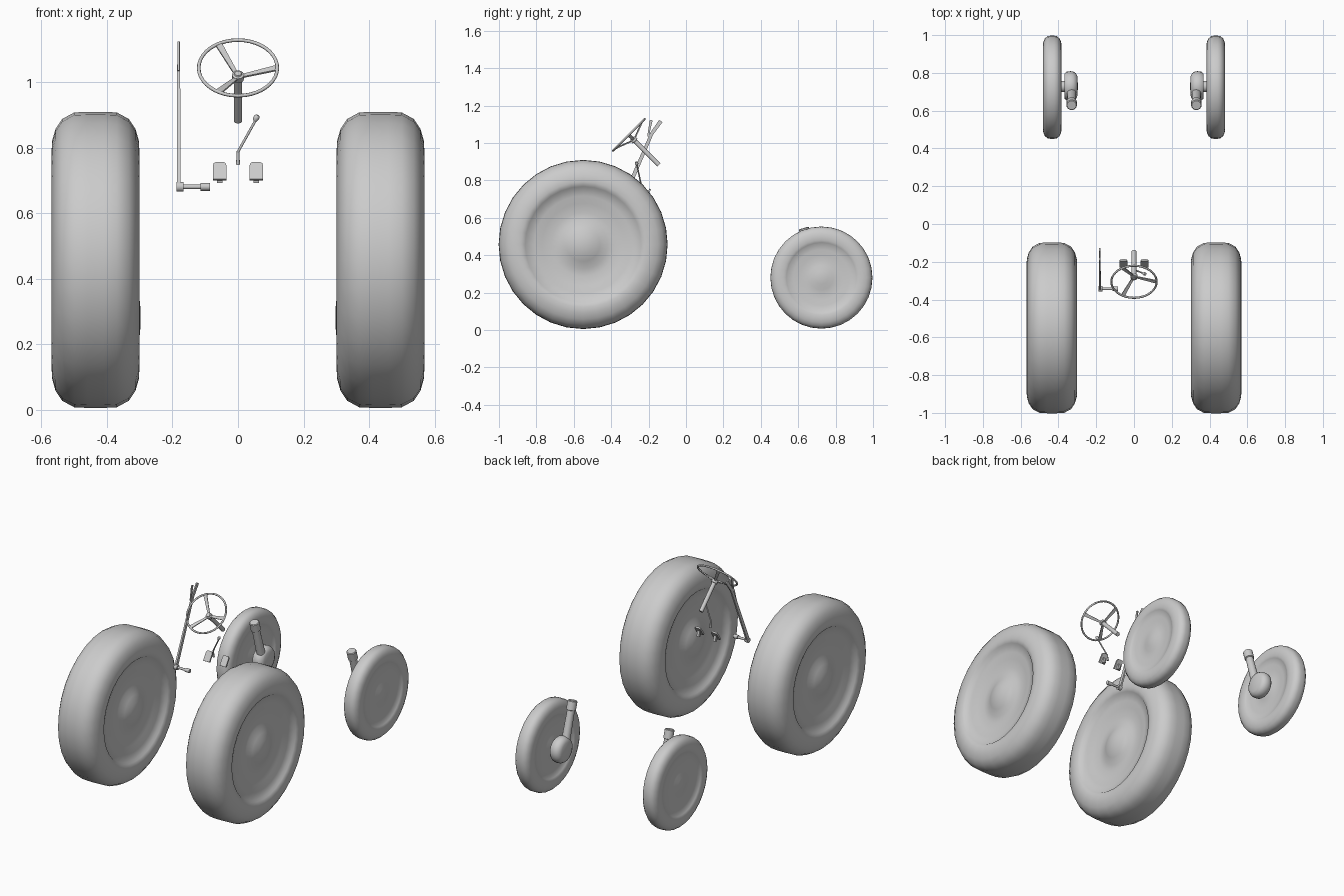
import bpy, bmesh, math
from mathutils import Vector, Matrix

if "Cube" in bpy.data.objects:
    bpy.data.objects.remove(bpy.data.objects["Cube"])


def finish(name, bm, angle=40):
    bmesh.ops.remove_doubles(bm, verts=bm.verts, dist=1e-5)
    bmesh.ops.recalc_face_normals(bm, faces=bm.faces)
    me = bpy.data.meshes.new(name)
    bm.to_mesh(me)
    bm.free()
    ob = bpy.data.objects.new(name, me)
    bpy.context.collection.objects.link(ob)
    bpy.ops.object.select_all(action='DESELECT')
    ob.select_set(True)
    bpy.context.view_layer.objects.active = ob
    bpy.ops.object.shade_smooth_by_angle(angle=math.radians(angle))
    return ob


def lathe(name, profile, start, axis, seg=32, angle=40):
    """Revolve (radius, height) points around an axis through start."""
    bm = bmesh.new()
    rot = Vector(axis).to_track_quat('Z', 'Y').to_matrix().to_4x4()
    m = Matrix.Translation(start) @ rot
    rings = []
    for r, h in profile:
        n = 1 if r == 0 else seg
        rings.append([bm.verts.new(m @ Vector((r * math.cos(2 * math.pi * i / seg),
                                               r * math.sin(2 * math.pi * i / seg), h)))
                      for i in range(n)])
    for a, b in zip(rings, rings[1:]):
        for i in range(seg):
            j = (i + 1) % seg
            q = [a[i % len(a)], a[j % len(a)], b[j % len(b)], b[i % len(b)]]
            q = list(dict.fromkeys(q))
            if len(q) > 2:
                bm.faces.new(q)
    return finish(name, bm, angle)


def rod(name, a, b, r1, r2=None, seg=12):
    a, b = Vector(a), Vector(b)
    d = (b - a).length
    r2 = r1 if r2 is None else r2
    return lathe(name, [(0, 0), (r1, 0), (r2, d), (0, d)], a, b - a, seg)


def bar(name, a, b, w1, t1, w2, t2, side):
    """Tapered flat bar from a to b; side is its width direction."""
    a, b, s = Vector(a), Vector(b), Vector(side).normalized()
    n = (b - a).cross(s).normalized()
    bm = bmesh.new()
    ends = []
    for p, w, t in ((a, w1, t1), (b, w2, t2)):
        ends.append([bm.verts.new(p + s * w * u / 2 + n * t * v / 2)
                     for u, v in ((-1, -1), (1, -1), (1, 1), (-1, 1))])
    for e in ends:
        bm.faces.new(e)
    for i in range(4):
        j = (i + 1) % 4
        bm.faces.new((ends[0][i], ends[0][j], ends[1][j], ends[1][i]))
    return finish(name, bm, 30)


# Wheel half sections: (radius, offset from centre plane)
rear = [(0.452, 0.025), (0.450, 0.065), (0.430, 0.102), (0.400, 0.122), (0.365, 0.132),
        (0.335, 0.134), (0.310, 0.126), (0.302, 0.116), (0.26, 0.110), (0.22, 0.100),
        (0.17, 0.092), (0.13, 0.095), (0.09, 0.112), (0.05, 0.127), (0, 0.132)]
front = [(0.273, 0.010), (0.270, 0.025), (0.258, 0.039), (0.24, 0.047), (0.22, 0.050),
         (0.20, 0.049), (0.187, 0.045), (0.182, 0.041), (0.15, 0.038), (0.12, 0.034),
         (0.09, 0.033), (0.065, 0.036), (0.035, 0.043), (0, 0.046)]


def wheel(name, half, centre):
    prof = [(r, -h) for r, h in reversed(half)] + half
    lathe(name, prof, centre, (1, 0, 0), 32, 50)


for s, side in ((-1, "left"), (1, "right")):
    wheel(side + "_rear_wheel", rear, (s * 0.435, -0.55, 0.457))
    wheel(side + "_front_wheel", front, (s * 0.433, 0.724, 0.28))
    # Rounded hub drum, axle stub and leaning kingpin
    lathe(side + "_hub_drum", [(0, 0), (0.05, 0.002), (0.068, 0.010), (0.077, 0.025), (0.079, 0.04),
                               (0.076, 0.060), (0.066, 0.071), (0, 0.073)],
          (s * 0.297, 0.73, 0.28), (s, 0, 0), 24)
    rod(side + "_axle_stub", (s * 0.36, 0.728, 0.28), (s * 0.40, 0.728, 0.28), 0.03, seg=16)
    lathe(side + "_kingpin", [(0, 0), (0.026, 0), (0.022, 0.225), (0.028, 0.228), (0.028, 0.278),
                              (0.024, 0.282), (0, 0.282)],
          (s * 0.33, 0.71, 0.275), (0, -0.288, 0.957), 16)

# Steering wheel: rim, dished spokes, hub and column
centre = Vector((0, -0.306, 1.043))
up = Vector((0, 1, 1)).normalized()
down = Vector((0, 1, -1)).normalized()
bpy.ops.mesh.primitive_torus_add(location=centre, rotation=(math.radians(45), 0, 0),
                                 major_radius=0.12, minor_radius=0.0055,
                                 major_segments=40, minor_segments=8)
bpy.context.object.name = "steering_rim"
bpy.ops.object.shade_smooth()
hub = centre + down * 0.036
for k in range(3):
    a = k * 2 * math.pi / 3
    d = Vector((math.cos(a), 0, 0)) + up * math.sin(a)
    t = Vector((-math.sin(a), 0, 0)) + up * math.cos(a)
    bar("steering_spoke", hub + d * 0.01, centre + d * 0.119, 0.012, 0.006, 0.021, 0.006, t)
lathe("steering_hub", [(0, -0.014), (0.010, -0.013), (0.012, -0.009), (0.018, -0.007),
                       (0.018, 0.012), (0, 0.014)], hub, down, 20)
rod("steering_column", hub, (0, -0.145, 0.882), 0.0125, seg=16)

# Hand lever with bent grip, release trigger and pivot shaft
X = -0.181
rod("lever_pivot", (X - 0.006, -0.343, 0.68), (-0.09, -0.343, 0.68), 0.007)
rod("lever_pivot_end", (-0.115, -0.343, 0.68), (-0.086, -0.343, 0.68), 0.012)
rod("lever_boss", (X - 0.007, -0.343, 0.68), (X + 0.014, -0.343, 0.68), 0.015, seg=16)
bar("hand_lever", (X, -0.345, 0.675), (X, -0.183, 1.05), 0.011, 0.022, 0.009, 0.018, (1, 0, 0))
bar("lever_grip", (X, -0.186, 1.045), (X, -0.135, 1.117), 0.009, 0.018, 0.007, 0.022, (1, 0, 0))
bar("lever_trigger", (X, -0.203, 1.035), (X, -0.186, 1.122), 0.006, 0.009, 0.006, 0.015, (1, 0, 0))

# Cranked gear stick with knob
rod("gear_stick_base", (0, -0.235, 0.748), (0, -0.242, 0.79), 0.006, 0.004)
rod("gear_stick", (0, -0.242, 0.787), (0.052, -0.262, 0.88), 0.004)
lathe("gear_knob", [(0, -0.010), (0.006, -0.009), (0.009, -0.001), (0.009, 0.006), (0.006, 0.011), (0, 0.012)],
      (0.055, -0.264, 0.889), (0.5, -0.15, 0.85), 16)

# Foot pedals: chamfered tilted plate, rear arm and stub
lean = Vector((0, 0.55, 0.835))
norm = Vector((0, -0.835, 0.55))
outline = [(-0.021, -0.031), (0.021, -0.031), (0.021, 0.018), (0.018, 0.027), (0.011, 0.031),
           (-0.011, 0.031), (-0.018, 0.027), (-0.021, 0.018)]
for s, side in ((-1, "left"), (1, "right")):
    c = Vector((s * 0.056, -0.212, 0.730))
    bm = bmesh.new()
    f = bm.faces.new([bm.verts.new(c + Vector((x, 0, 0)) + lean * v) for x, v in outline])
    ext = bmesh.ops.extrude_face_region(bm, geom=[f])
    bmesh.ops.translate(bm, verts=[v for v in ext["geom"] if isinstance(v, bmesh.types.BMVert)],
                        vec=norm * -0.010)
    bm.faces.ensure_lookup_table()
    finish(side + "_pedal", bm, 30)
    bar(side + "_pedal_arm", c - norm * 0.005, c - norm * 0.03 - lean * 0.024,
        0.016, 0.014, 0.016, 0.014, (1, 0, 0))
